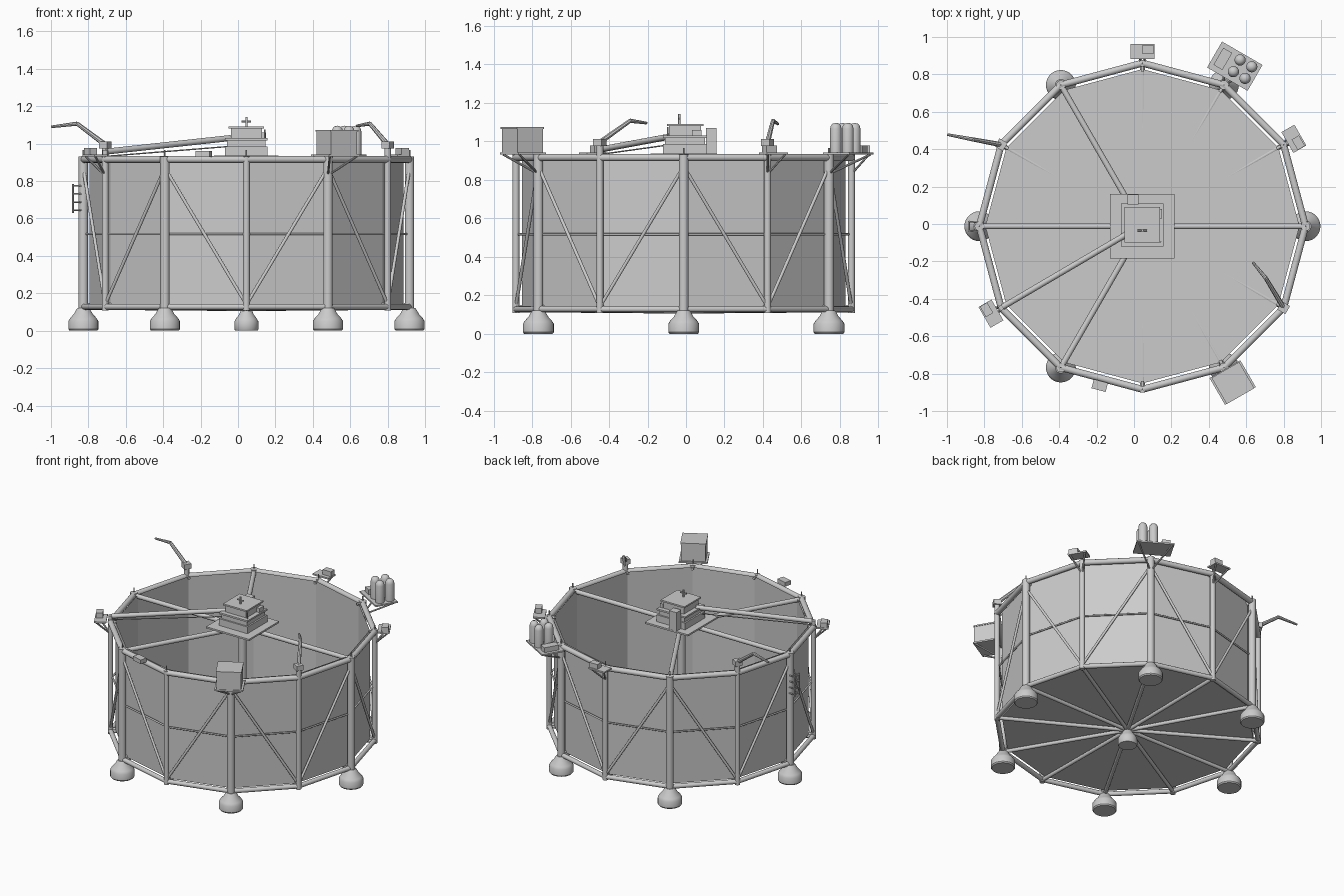
import bpy, bmesh, math
from mathutils import Vector, Matrix

if "Cube" in bpy.data.objects:
    bpy.data.objects.remove(bpy.data.objects["Cube"])

CX, CY, R = 0.045, -0.012, 0.872
NET = 0.84


def pos(deg, r, z, t=0.0):
    """Point at an angle, radius, height and sideways (tangent) offset."""
    a = math.radians(deg)
    return Vector((CX + r * math.cos(a) - t * math.sin(a),
                   CY + r * math.sin(a) + t * math.cos(a), z))


def finish(name, bm, smooth=False):
    bmesh.ops.recalc_face_normals(bm, faces=bm.faces)
    me = bpy.data.meshes.new(name)
    bm.to_mesh(me)
    bm.free()
    ob = bpy.data.objects.new(name, me)
    bpy.context.collection.objects.link(ob)
    if smooth:
        bpy.ops.object.select_all(action='DESELECT')
        bpy.context.view_layer.objects.active = ob
        ob.select_set(True)
        bpy.ops.object.shade_smooth_by_angle(angle=math.radians(35))
    return ob


def tubes(name, pairs, r, r2=None, seg=14):
    """Straight tubes between pairs of points, joined in one object."""
    bm = bmesh.new()
    for a, b in pairs:
        a, b = Vector(a), Vector(b)
        d = b - a
        m = Matrix.Translation((a + b) / 2) @ d.to_track_quat('Z', 'Y').to_matrix().to_4x4()
        bmesh.ops.create_cone(bm, cap_ends=True, segments=seg, radius1=r,
                              radius2=r if r2 is None else r2, depth=d.length, matrix=m)
    return finish(name, bm, True)


def box(name, centre, size, deg=0.0):
    """Box turned about z: size is (radial, tangent, height)."""
    bm = bmesh.new()
    m = (Matrix.Translation(centre) @ Matrix.Rotation(math.radians(deg), 4, 'Z')
         @ Matrix.Diagonal((*size, 1)))
    bmesh.ops.create_cube(bm, size=1, matrix=m)
    return finish(name, bm)


def lathe(name, centre, profile, seg=28):
    bm = bmesh.new()
    vs = [bm.verts.new((r, 0, z)) for r, z in profile]
    es = [bm.edges.new(p) for p in zip(vs, vs[1:])]
    bmesh.ops.spin(bm, geom=vs + es, cent=(0, 0, 0), axis=(0, 0, 1),
                   angle=math.tau, steps=seg, use_duplicate=False)
    bmesh.ops.remove_doubles(bm, verts=bm.verts, dist=1e-5)
    bmesh.ops.translate(bm, verts=bm.verts, vec=centre)
    return finish(name, bm, True)


angles = range(0, 360, 30)
thick, thin = range(0, 360, 60), range(30, 360, 60)

# Net: twelve flat walls and a floor
bm = bmesh.new()
low = [bm.verts.new(pos(a, NET, 0.135)) for a in angles]
high = [bm.verts.new(pos(a, NET, 0.925)) for a in angles]
bm.faces.new(low)
for i in range(12):
    j = (i + 1) % 12
    bm.faces.new((low[i], low[j], high[j], high[i]))
finish("net", bm)

# Ring frames and braces
for name, rad, z, r in (("top_ring", R, 0.916, 0.019), ("middle_ring", R - 0.012, 0.517, 0.006),
                        ("bottom_ring", R, 0.128, 0.016)):
    tubes(name, [(pos(a, rad, z), pos(a + 30, rad, z)) for a in angles], r)
tubes("diagonal_braces", [(pos(a, R, 0.87), pos(a + s, R, 0.14))
                          for a in thick for s in (-30, 30)], 0.009)
tubes("net_ties", [(pos(a, R, z), pos(a, NET - 0.012, z)) for a in angles
                   for z in (0.915, 0.14)], 0.009)

# Columns, floats and floor spokes
tubes("main_columns", [(pos(a, R, 0.1), pos(a, R, 0.932)) for a in thick], 0.025, seg=20)
tubes("thin_columns", [(pos(a, R, 0.108), pos(a, R, 0.932)) for a in thin], 0.018, seg=16)
tubes("column_pins", [(pos(a, R, 0.93), pos(a, R, 0.965)) for a in angles], 0.004, seg=8)
tubes("floor_spokes", [(pos(a, R, 0.125), pos(0, 0, 0.118)) for a in angles], 0.013)
tubes("centre_column", [(pos(0, 0, 0.1), pos(0, 0, 0.92))], 0.026, seg=20)
FLOAT = [(0, 0), (0.074, 0), (0.08, 0.008), (0.08, 0.052), (0.07, 0.068), (0.05, 0.09),
         (0.038, 0.112), (0.03, 0.122), (0, 0.122)]
for a in thick:
    lathe("column_float", pos(a, R, 0), FLOAT)
lathe("centre_float", pos(0, 0, 0), [(r * 0.8, z * 0.95) for r, z in FLOAT])

# Roof beams and central deck
tubes("roof_beams", [(pos(a, R, 0.912), pos(0, 0, 0.912)) for a in (0, 120, 180, 240)], 0.016)
box("centre_deck", pos(0, 0, 0.93), (0.345, 0.345, 0.012))

# Control cabin in stepped layers
for name, z0, z1, w in (("cabin_base", 0.935, 0.985, 0.228), ("cabin_middle", 0.985, 1.018, 0.206),
                        ("cabin_ledge", 1.018, 1.03, 0.228), ("cabin_house", 1.03, 1.08, 0.165),
                        ("cabin_roof", 1.08, 1.091, 0.19)):
    box(name, pos(0, 0, (z0 + z1) / 2) + Vector((0, 0.007, 0)), (w, w, z1 - z0))
box("cabinet", (-0.005, 0.132, 1.003), (0.06, 0.054, 0.135))
tubes("cabin_mast", [((0.045, -0.035, 1.09), (0.045, -0.035, 1.142))], 0.006)
tubes("mast_crossbar", [((0.02, -0.035, 1.118), (0.07, -0.035, 1.118))], 0.005)
tubes("cabin_pole", [((0.142, -0.095, 1.03), (0.142, -0.095, 1.075))], 0.004, seg=8)
box("cabin_side_locker", (0.14, 0.055, 1.045), (0.022, 0.05, 0.03))

# Feed boom from the cabin to the rim, with its hose
tubes("feed_boom", [((-0.04, -0.055, 1.03), pos(210, R - 0.01, 0.958))], 0.016)
tubes("feed_hose", [((-0.05, -0.065, 0.985), pos(210, R, 0.932))], 0.0035, seg=8)
tubes("boom_post", [(pos(210, R, 0.92), pos(210, R, 0.965))], 0.014)


# Outboard platforms with struts back to the column
def platform(name, deg, r, radial, wide, t=0.0):
    box(name + "_plate", pos(deg, r, 0.937, t), (radial, wide, 0.011), deg)
    edge = r + radial / 2 - 0.012
    tubes(name + "_struts", [(pos(deg, edge, 0.932, t + s * (wide / 2 - 0.012)), pos(deg, R, 0.83))
                             for s in (-1, 1)], 0.006, seg=8)


for a in (30, 90, 210):
    platform("equipment", a, 0.935, 0.08, 0.128)
    box("equipment_box", pos(a, 0.945, 0.96, -0.03), (0.045, 0.065, 0.035), a)

# Generator housing on its platform
platform("generator", 300, 0.965, 0.165, 0.19)
box("generator_housing", pos(300, 0.968, 1.003), (0.152, 0.162, 0.122), 300)
box("generator_lid", pos(300, 0.968, 1.069), (0.162, 0.17, 0.01), 300)

# Four domed silos and a pump box
platform("silo", 60, 0.988, 0.16, 0.25)
for dr in (-0.036, 0.036):
    for dt in (-0.08, -0.008):
        lathe("silo_tank", pos(60, 0.995 + dr, 0.94, dt),
              [(0, 0), (0.03, 0), (0.03, 0.125), (0.026, 0.141), (0.016, 0.152), (0, 0.156)], 20)
box("silo_pump_box", pos(60, 0.99, 0.96, 0.075), (0.105, 0.055, 0.036), 60)


# Folding cranes
def crane(deg, elbow, tip):
    base = pos(deg, R, 0.995)
    tubes("crane_post", [(pos(deg, R, 0.92), pos(deg, R, 0.985))], 0.018)
    box("crane_head", pos(deg, R, 0.993), (0.05, 0.05, 0.036), deg)
    tubes("crane_lower_arm", [(base, elbow)], 0.014, 0.011, 8)
    tubes("crane_upper_arm", [(Vector(elbow), tip)], 0.011, 0.007, 8)


crane(150, (-0.86, 0.452, 1.107), (-0.998, 0.478, 1.09))
crane(330, (0.705, -0.29, 1.107), (0.635, -0.205, 1.095))

# Small rim locker
box("rim_locker", pos(255, 0.882, 0.945), (0.05, 0.078, 0.03), 255)

# Boarding ladder on the left column
zs = [0.645 + 0.043 * i for i in range(4)]
tubes("ladder_rails", [(pos(180, 0.927, 0.63, t), pos(180, 0.927, 0.785, t))
                       for t in (-0.025, 0.025)], 0.005, seg=8)
tubes("ladder_rungs", [(pos(180, 0.927, z, -0.025), pos(180, 0.927, z, 0.025)) for z in zs], 0.004, seg=8)
tubes("ladder_brackets", [(pos(180, 0.93, z, t), pos(180, R, z, t * 0.8))
                          for z in zs for t in (-0.025, 0.025)], 0.004, seg=8)
